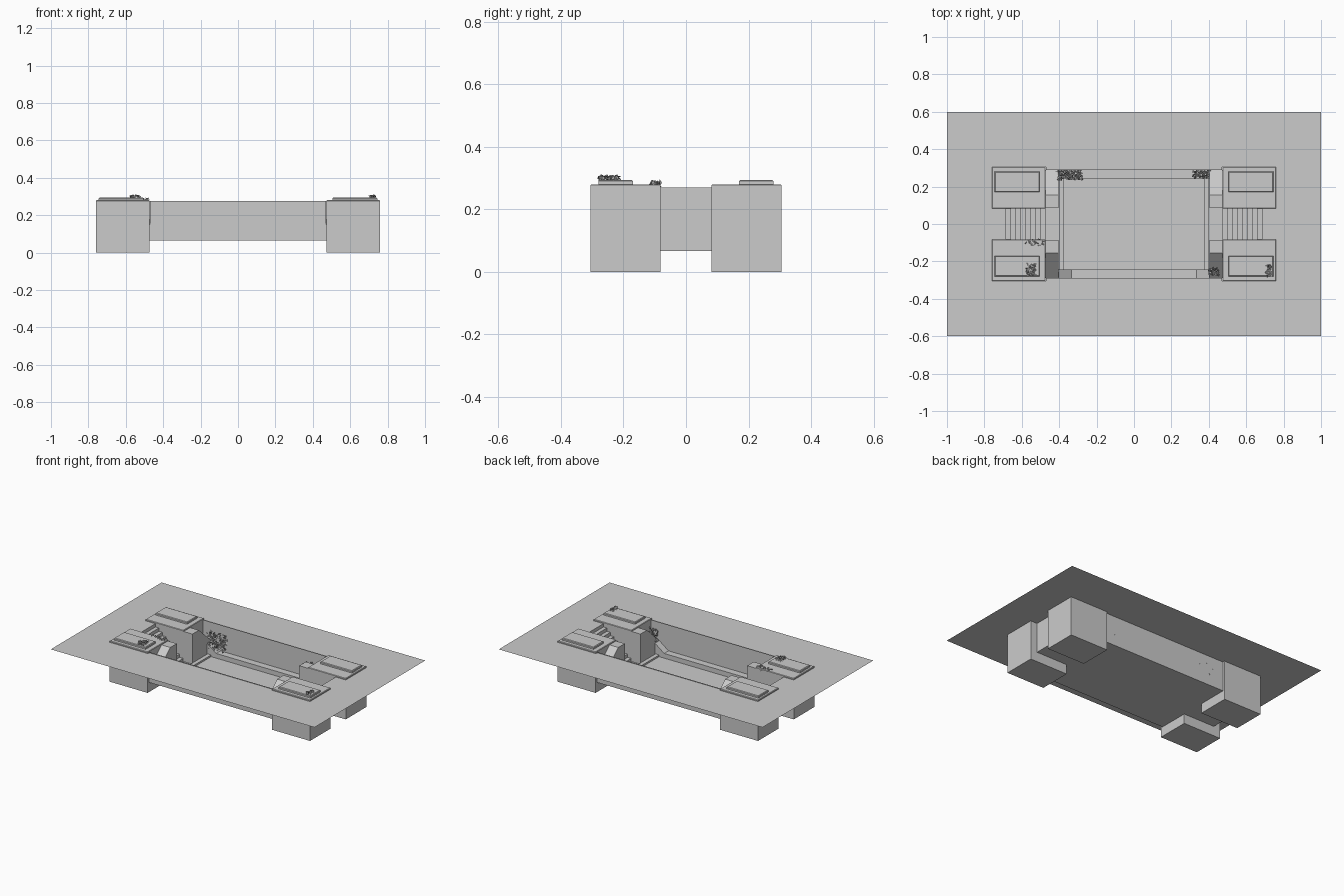
import bpy, bmesh, random
from mathutils import Vector, Euler

if "Cube" in bpy.data.objects:
    bpy.data.objects.remove(bpy.data.objects["Cube"])

random.seed(4)
GROUND, FLOOR = 0.27, 0.066


def finish(name, bm, mirror=(False, False)):
    bmesh.ops.recalc_face_normals(bm, faces=bm.faces)
    mesh = bpy.data.meshes.new(name)
    bm.to_mesh(mesh)
    bm.free()
    ob = bpy.data.objects.new(name, mesh)
    bpy.context.collection.objects.link(ob)
    if any(mirror):
        m = ob.modifiers.new("mirror", 'MIRROR')
        m.use_axis = (mirror[0], mirror[1], False)
        m.use_clip = False
    return ob


def quads(name, rects, mirror):
    """Single-sided sheets, each given by four corners."""
    bm = bmesh.new()
    for r in rects:
        bm.faces.new([bm.verts.new(p) for p in r])
    return finish(name, bm, mirror)


def flat(x0, x1, y0, y1, z):
    return [(x0, y0, z), (x1, y0, z), (x1, y1, z), (x0, y1, z)]


def box(name, x, y, z, mirror=(True, True), bevel=0):
    bm = bmesh.new()
    bmesh.ops.create_cube(bm, size=1)
    for v in bm.verts:
        v.co = [(a + b) / 2 + c * (b - a) for (a, b), c in zip((x, y, z), v.co)]
    if bevel:
        top = [e for e in bm.edges if all(v.co.z > z[1] - 1e-5 for v in e.verts)]
        bmesh.ops.bevel(bm, geom=top, offset=bevel, segments=1, affect='EDGES')
    return finish(name, bm, mirror)


def prism(name, profile, axis, a, b, mirror):
    """Extrude a 2D profile along x (profile is y,z) or y (profile is x,z)."""
    bm = bmesh.new()
    put = (lambda p: (a, p[0], p[1])) if axis == 'x' else (lambda p: (p[0], a, p[1]))
    face = bm.faces.new([bm.verts.new(put(p)) for p in profile])
    ext = bmesh.ops.extrude_face_region(bm, geom=[face])["geom"]
    vec = Vector((b - a, 0, 0) if axis == 'x' else (0, b - a, 0))
    bmesh.ops.translate(bm, vec=vec, verts=[g for g in ext if isinstance(g, bmesh.types.BMVert)])
    return finish(name, bm, mirror)


def plant(name, centre, size, count):
    """Cluster of small folded leaves."""
    bm = bmesh.new()
    for _ in range(count):
        c = Vector([m + random.uniform(-.5, .5) * s for m, s in zip(centre, size)])
        rot = Euler([random.uniform(-1.2, 1.2) for _ in range(3)])
        leaf = [(-.011, 0, 0), (0, -.007, .003), (.011, 0, 0), (0, .007, .003)]
        v = []
        for p in leaf:
            q = Vector(p)
            q.rotate(rot)
            v.append(bm.verts.new(c + q))
        bm.faces.new(v[:3])
        bm.faces.new((v[0], v[2], v[3]))
    finish(name, bm)


# Surrounding ground sheet, open over the sunken court
quads("ground_sheet", [
    flat(0, 1, .305, .6, GROUND),
    flat(0, .47, .29, .305, GROUND),
    flat(.76, 1, .085, .305, GROUND),
    flat(.71, 1, 0, .085, GROUND)], (True, True))

# Court floor and side walls
quads("court_floor", [flat(0, .47, 0, .29, FLOOR), flat(.47, .71, 0, .085, FLOOR)], (True, True))
quads("court_wall", [[(0, .29, FLOOR), (.47, .29, FLOOR), (.47, .29, .275), (0, .29, .275)]], (True, True))

# Corner blocks with raised slabs
box("corner_block", (.472, .76), (.082, .305), (0, .28), bevel=.003)
box("corner_slab", (.505, .745), (.17, .28), (.28, .294), bevel=.004)

# Buttresses against the blocks, sloping down to the side wall
prism("sloped_buttress", [(.085, FLOOR), (.085, .272), (.155, .272), (.29, .15), (.29, FLOOR)],
      'x', .405, .473, (True, True))

# Low bench along each wall, ramped up at the ends
prism("wall_bench", [(-.405, FLOOR), (.405, FLOOR), (.405, .15), (.335, .098), (-.335, .098), (-.405, .15)],
      'y', .242, .289, (False, True))

# Low kerbs at the ends of the court
box("end_kerb", (.373, .4), (-.242, .242), (FLOOR, .078), (True, False))

# End stairs
steps = 9
profile = [(.71, FLOOR), (.473, FLOOR)]
for i in range(steps):
    z = FLOOR + (GROUND - FLOOR) * (i + 1) / steps
    w = (.71 - .473) / steps
    profile += [(.473 + i * w, z), (.473 + (i + 1) * w, z)]
prism("end_stairs", profile, 'y', -.083, .083, (True, False))

# Plants
plant("plant_back_left", (-.345, .262, .17), (.13, .05, .1), 130)
plant("plant_back_right", (.36, .265, .17), (.09, .04, .08), 80)
plant("plant_front_right", (.425, -.255, .2), (.05, .04, .08), 60)
plant("plant_stair_wall", (-.53, -.1, .275), (.1, .035, .025), 60)
plant("plant_slab_left", (-.55, -.245, .299), (.05, .06, .008), 50)
plant("plant_slab_right", (.72, -.25, .299), (.025, .06, .008), 35)
